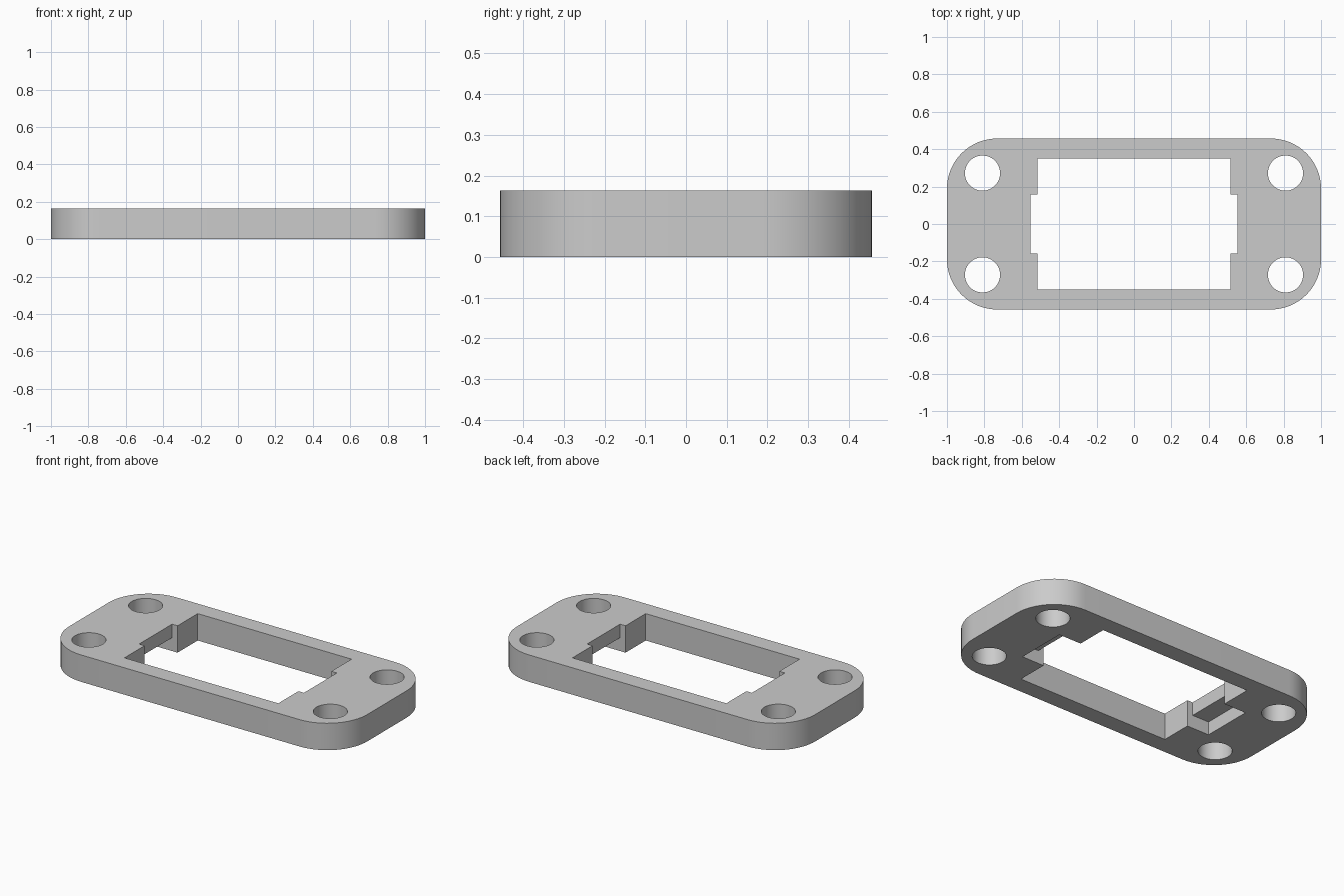
import bpy, bmesh, math

cube = bpy.data.objects.get("Cube")
if cube:
    bpy.data.objects.remove(cube, do_unlink=True)

LENGTH, WIDTH, HEIGHT, CORNER = 1.0, 0.457, 0.163, 0.268   # half length, half width
HOLE_X, HOLE_Y, HOLE_R = 0.81, 0.272, 0.094
WINDOW_X, WINDOW_Y = 0.516, 0.351
NOTCH_X, NOTCH_Y = 0.553, 0.158
RECESS_X, RECESS_Z = 0.667, 0.081

grey = bpy.data.materials.new("plain grey")
grey.use_nodes = True
grey.diffuse_color = (0.6, 0.6, 0.6, 1)
grey.node_tree.nodes["Principled BSDF"].inputs["Base Color"].default_value = (0.6, 0.6, 0.6, 1)


def prism(name, points, offset):
    """Extrude a closed 3D outline along an offset."""
    bm = bmesh.new()
    face = bm.faces.new([bm.verts.new(p) for p in points])
    grown = bmesh.ops.extrude_face_region(bm, geom=[face])["geom"]
    bmesh.ops.translate(bm, vec=offset, verts=[v for v in grown if isinstance(v, bmesh.types.BMVert)])
    bmesh.ops.recalc_face_normals(bm, faces=bm.faces)
    mesh = bpy.data.meshes.new(name)
    bm.to_mesh(mesh)
    bm.free()
    mesh.materials.append(grey)
    obj = bpy.data.objects.new(name, mesh)
    bpy.context.collection.objects.link(obj)
    return obj


def arc(cx, cy, r, start, sweep, steps, z):
    return [(cx + r * math.cos(start + sweep * i / steps),
             cy + r * math.sin(start + sweep * i / steps), z) for i in range(steps + 1)]


def cut(target, cutter):
    """Subtract a cutter, bake the result and discard the cutter."""
    cutter.hide_render = True
    mod = target.modifiers.new("cut", "BOOLEAN")
    mod.operation, mod.solver, mod.object = "DIFFERENCE", "EXACT", cutter
    bpy.context.view_layer.objects.active = target
    bpy.ops.object.modifier_apply(modifier=mod.name)
    bpy.data.objects.remove(cutter, do_unlink=True)


# Plate with rounded corners
outline = []
for i, (sx, sy) in enumerate([(1, 1), (-1, 1), (-1, -1), (1, -1)]):
    outline += arc(sx * (LENGTH - CORNER), sy * (WIDTH - CORNER), CORNER,
                   i * math.pi / 2, math.pi / 2, 16, 0)
plate = prism("mounting_plate", outline, (0, 0, HEIGHT))

# Central window
window = [(x * WINDOW_X, y * WINDOW_Y, -1) for x, y in [(1, 1), (-1, 1), (-1, -1), (1, -1)]]
cut(plate, prism("window_cutter", window, (0, 0, 2)))

# End notches, deeper on the underside so that a thin lip is left above
half = [(RECESS_X, -1), (RECESS_X, RECESS_Z), (NOTCH_X, RECESS_Z), (NOTCH_X, 1)]
profile = half + [(-x, z) for x, z in reversed(half)]
cut(plate, prism("notch_cutter", [(x, -NOTCH_Y, z) for x, z in profile], (0, 2 * NOTCH_Y, 0)))

# Four screw holes
for sx in (-1, 1):
    for sy in (-1, 1):
        ring = arc(sx * HOLE_X, sy * HOLE_Y, HOLE_R, 0, math.tau, 48, -1)[:-1]
        cut(plate, prism("hole_cutter", ring, (0, 0, 2)))

# Smooth curved walls, crisp edges
bpy.ops.object.select_all(action="DESELECT")
plate.select_set(True)
bpy.context.view_layer.objects.active = plate
bpy.ops.object.shade_smooth_by_angle(angle=math.radians(30))
